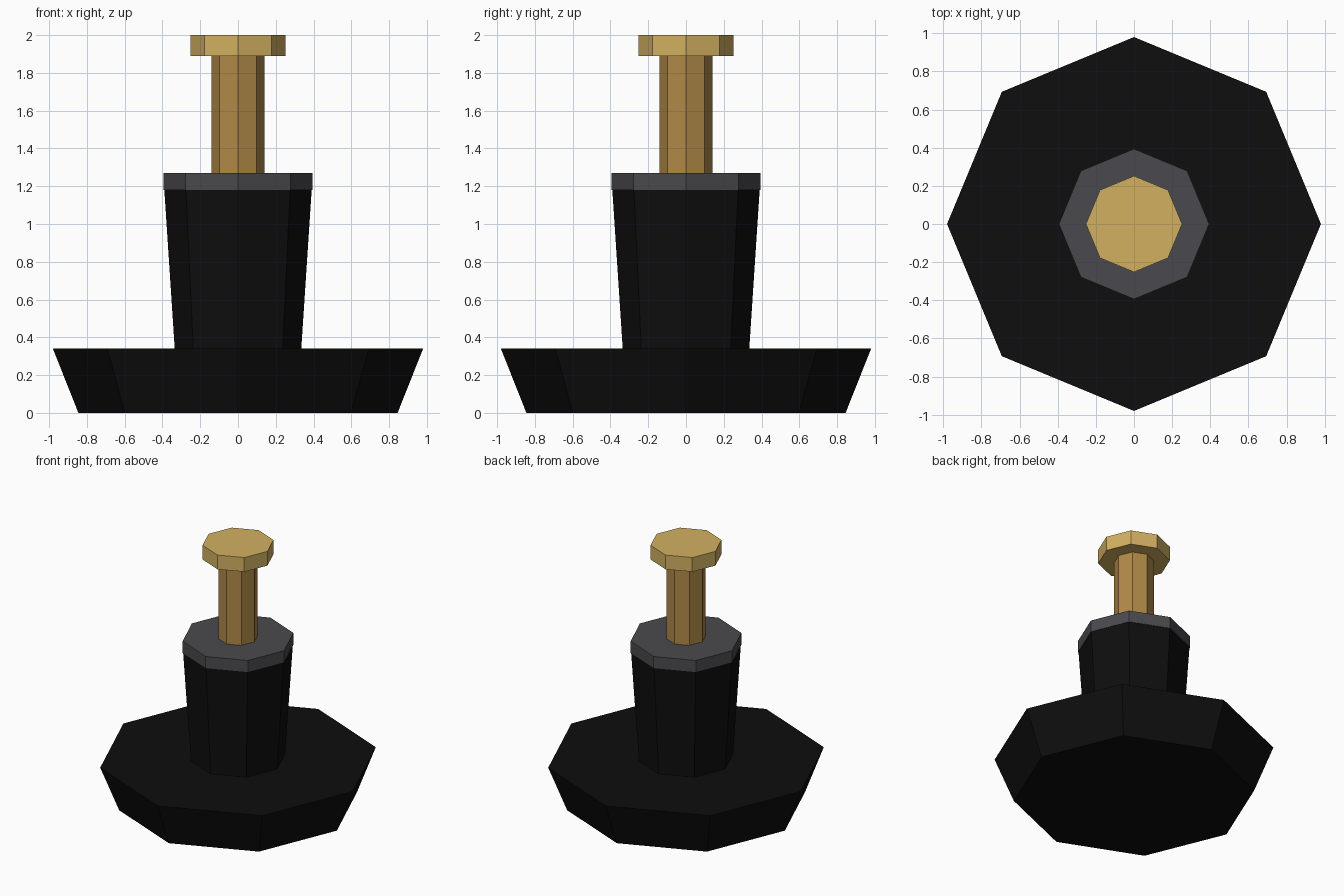
import bpy
import bmesh

SIDES = 8

cube = bpy.data.objects.get("Cube")
if cube:
    bpy.data.objects.remove(cube, do_unlink=True)


def linear(c):
    c /= 255
    return c / 12.92 if c <= 0.04045 else ((c + 0.055) / 1.055) ** 2.4


def material(name, rgb):
    mat = bpy.data.materials.new(name)
    mat.use_nodes = True
    color = (*[linear(c) for c in rgb], 1.0)
    mat.diffuse_color = color
    mat.node_tree.nodes["Principled BSDF"].inputs["Base Color"].default_value = color
    return mat


def prism(name, mat, r_bottom, r_top, z_bottom, z_top):
    """Octagonal frustum with corners on the x and y axes."""
    bm = bmesh.new()
    bmesh.ops.create_cone(bm, cap_ends=True, segments=SIDES, radius1=r_bottom,
                          radius2=r_top, depth=z_top - z_bottom)
    bmesh.ops.translate(bm, verts=bm.verts, vec=(0, 0, (z_bottom + z_top) / 2))
    mesh = bpy.data.meshes.new(name)
    bm.to_mesh(mesh)
    bm.free()
    mesh.materials.append(mat)
    obj = bpy.data.objects.new(name, mesh)
    bpy.context.collection.objects.link(obj)
    return obj


black = material("black", (14, 14, 14))
grey = material("dark grey", (74, 74, 78))
brass = material("dark brass", (176, 137, 71))
gold = material("pale gold", (210, 176, 97))

# Wide flared foot and tapered body
prism("base", black, 0.845, 0.98, 0, 0.34)
prism("body", black, 0.335, 0.39, 0.34, 1.18)

# Collar around the top of the body
prism("collar", grey, 0.394, 0.394, 1.18, 1.27)

# Plunger rod and its button
prism("rod", brass, 0.14, 0.14, 1.27, 1.89)
prism("button", gold, 0.252, 0.252, 1.89, 2.0)
